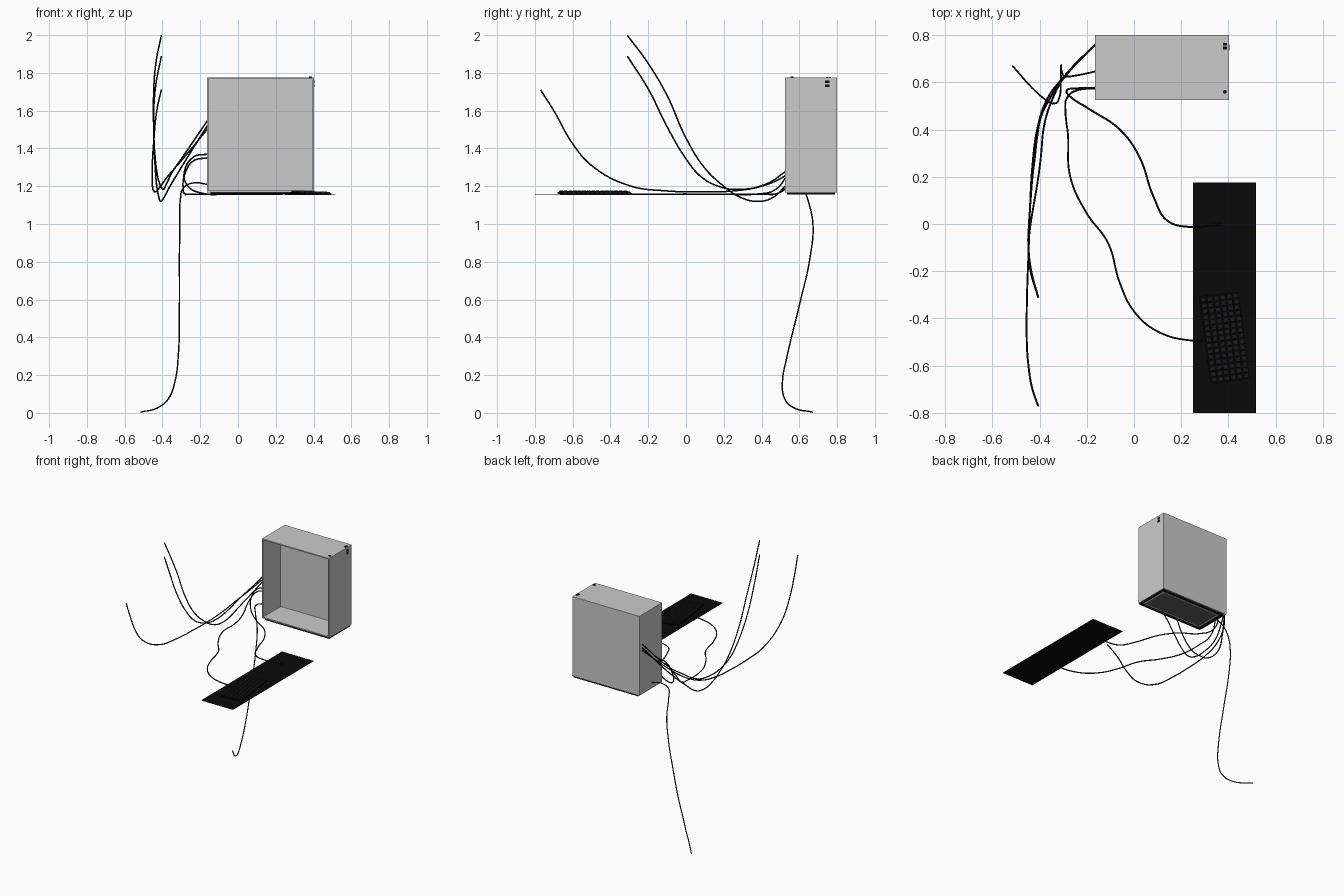
import bpy, bmesh
from math import radians
from mathutils import Matrix, Vector


def material(name, v):
    m = bpy.data.materials.new(name)
    m.diffuse_color = (v, v, v, 1)
    return m


black = material("black", 0.003)
key_grey = material("key_grey", 0.012)
dark = material("dark_grey", 0.12)


def add_object(name, bm, mat=None):
    me = bpy.data.meshes.new(name)
    bm.normal_update()
    bm.to_mesh(me)
    bm.free()
    ob = bpy.data.objects.new(name, me)
    bpy.context.collection.objects.link(ob)
    if mat:
        me.materials.append(mat)
    return ob


def box(name, lo, hi, mat=None, open_dir=None, rim=0, depth=0):
    """Box between two corners, optionally hollowed from one side."""
    bm = bmesh.new()
    lo, hi = Vector(lo), Vector(hi)
    size = hi - lo
    bmesh.ops.create_cube(bm, size=1, matrix=Matrix.Translation((lo + hi) / 2)
                          @ Matrix.Diagonal((*size, 1)))
    bm.normal_update()
    if open_dir:
        face = [f for f in bm.faces if f.normal.dot(Vector(open_dir)) > 0.9]
        bmesh.ops.inset_individual(bm, faces=face, thickness=rim)
        bmesh.ops.inset_individual(bm, faces=face, thickness=0, depth=-depth)
    return add_object(name, bm, mat)


def cable(name, pts, r=0.0042):
    cu = bpy.data.curves.new(name, 'CURVE')
    cu.dimensions = '3D'
    cu.bevel_depth = r
    cu.bevel_resolution = 2
    cu.resolution_u = 8
    cu.use_fill_caps = True
    sp = cu.splines.new('BEZIER')
    sp.bezier_points.add(len(pts) - 1)
    for p, co in zip(sp.bezier_points, pts):
        p.co = co
        p.handle_left_type = p.handle_right_type = 'AUTO'
    cu.materials.append(black)
    bpy.context.collection.objects.link(bpy.data.objects.new(name, cu))


# Computer case, open at the front, on a hollow base
box("case_shell", (-0.165, 0.525, 1.168), (0.402, 0.8, 1.775),
    open_dir=(0, -1, 0), rim=0.012, depth=0.215)
box("case_base", (-0.145, 0.534, 1.155), (0.397, 0.79, 1.168), black,
    open_dir=(0, 0, -1), rim=0.012, depth=0.011)
box("base_filter_frame", (-0.125, 0.552, 1.158), (0.377, 0.772, 1.1675), None,
    open_dir=(0, 0, -1), rim=0.012, depth=0.006)
box("base_filter", (-0.112, 0.565, 1.162), (0.364, 0.759, 1.1655), dark)

# Ports and power button
for i in range(2):
    z = 1.724 + 0.022 * i
    box(f"side_port_{i}", (0.398, 0.735, z), (0.404, 0.76, z + 0.014), black)
    y = 0.74 + 0.015 * i
    box(f"top_port_{i}", (0.378, y, 1.77), (0.393, y + 0.012, 1.778), black)
bm = bmesh.new()
bmesh.ops.create_cone(bm, cap_ends=True, segments=20, radius1=0.008, radius2=0.008,
                      depth=0.012, matrix=Matrix.Translation((0.385, 0.56, 1.775)))
add_object("power_button", bm, black)

# Desk mat
box("desk_mat", (0.25, -0.8, 1.154), (0.517, 0.175, 1.157), black)

# Keyboard: tilted body with a grid of tapered keys
pose = (Matrix.Translation((0.385, -0.482, 1.162)) @ Matrix.Rotation(radians(7.5), 4, 'Z')
        @ Matrix.Rotation(radians(2.5), 4, 'Y'))
body = box("keyboard_body", (-0.086, -0.188, -0.004), (0.086, 0.188, 0.004), black)
body.matrix_world = pose
bm = bmesh.new()
rows, cols = 6, 15
pu, pv = 0.165 / rows, 0.366 / cols
for r in range(rows):
    for c in range(cols):
        at = Vector(((r - (rows - 1) / 2) * pu, (c - (cols - 1) / 2) * pv, 0.007))
        vs = bmesh.ops.create_cube(bm, size=1)["verts"]
        for v in vs:
            k = 0.72 if v.co.z > 0 else 0.9
            v.co = at + Vector((v.co.x * pu * k, v.co.y * pv * k, v.co.z * 0.009))
add_object("keyboard_keys", bm, key_grey).matrix_world = pose

# Keyboard and mouse cables
cable("keyboard_cable", [
    (-0.16, 0.575, 1.35), (-0.235, 0.568, 1.335), (-0.283, 0.535, 1.26),
    (-0.29, 0.47, 1.18), (-0.28, 0.38, 1.159), (-0.27, 0.2, 1.158), (-0.2, 0.045, 1.158),
    (-0.11, -0.08, 1.158), (-0.06, -0.25, 1.158), (0, -0.37, 1.158),
    (0.1, -0.455, 1.158), (0.25, -0.494, 1.16), (0.32, -0.49, 1.162)])
cable("mouse_cable", [
    (-0.16, 0.575, 1.37), (-0.235, 0.575, 1.355), (-0.285, 0.565, 1.27),
    (-0.265, 0.535, 1.2), (-0.19, 0.487, 1.163), (-0.06, 0.4, 1.158), (0.02, 0.29, 1.158),
    (0.085, 0.11, 1.158), (0.14, 0.015, 1.158), (0.23, -0.012, 1.159), (0.37, 0, 1.16)])

# Cables rising towards the screens
cable("screen_cable_low", [
    (-0.16, 0.765, 1.505), (-0.3, 0.62, 1.335), (-0.37, 0.525, 1.255),
    (-0.41, 0.4, 1.2), (-0.43, 0.25, 1.175), (-0.44, 0.08, 1.17), (-0.446, -0.1, 1.175),
    (-0.453, -0.3, 1.203), (-0.454, -0.5, 1.31), (-0.447, -0.6, 1.425),
    (-0.43, -0.7, 1.6), (-0.406, -0.77, 1.71)])
cable("screen_cable_high", [
    (-0.16, 0.765, 1.525), (-0.3, 0.615, 1.3), (-0.36, 0.525, 1.2),
    (-0.395, 0.45, 1.135), (-0.41, 0.37, 1.12), (-0.42, 0.28, 1.145), (-0.43, 0.2, 1.2),
    (-0.438, 0.1, 1.295), (-0.445, 0.0, 1.455), (-0.447, -0.1, 1.68),
    (-0.435, -0.2, 1.85), (-0.406, -0.31, 1.998)])
cable("screen_cable_middle", [
    (-0.16, 0.765, 1.55), (-0.3, 0.615, 1.345), (-0.345, 0.53, 1.28),
    (-0.38, 0.42, 1.21), (-0.395, 0.28, 1.183), (-0.408, 0.18, 1.197), (-0.425, 0.08, 1.25),
    (-0.438, 0.0, 1.345), (-0.447, -0.1, 1.515), (-0.438, -0.2, 1.715), (-0.406, -0.31, 1.888)])

# Power cable down to the floor
cable("power_cable", [
    (-0.16, 0.647, 1.21), (-0.24, 0.63, 1.217), (-0.29, 0.625, 1.19),
    (-0.305, 0.645, 1.13), (-0.308, 0.672, 1.0), (-0.31, 0.658, 0.83), (-0.31, 0.6, 0.57),
    (-0.317, 0.533, 0.29), (-0.333, 0.511, 0.17), (-0.365, 0.52, 0.08),
    (-0.42, 0.565, 0.03), (-0.515, 0.67, 0.0042)], 0.0038)
